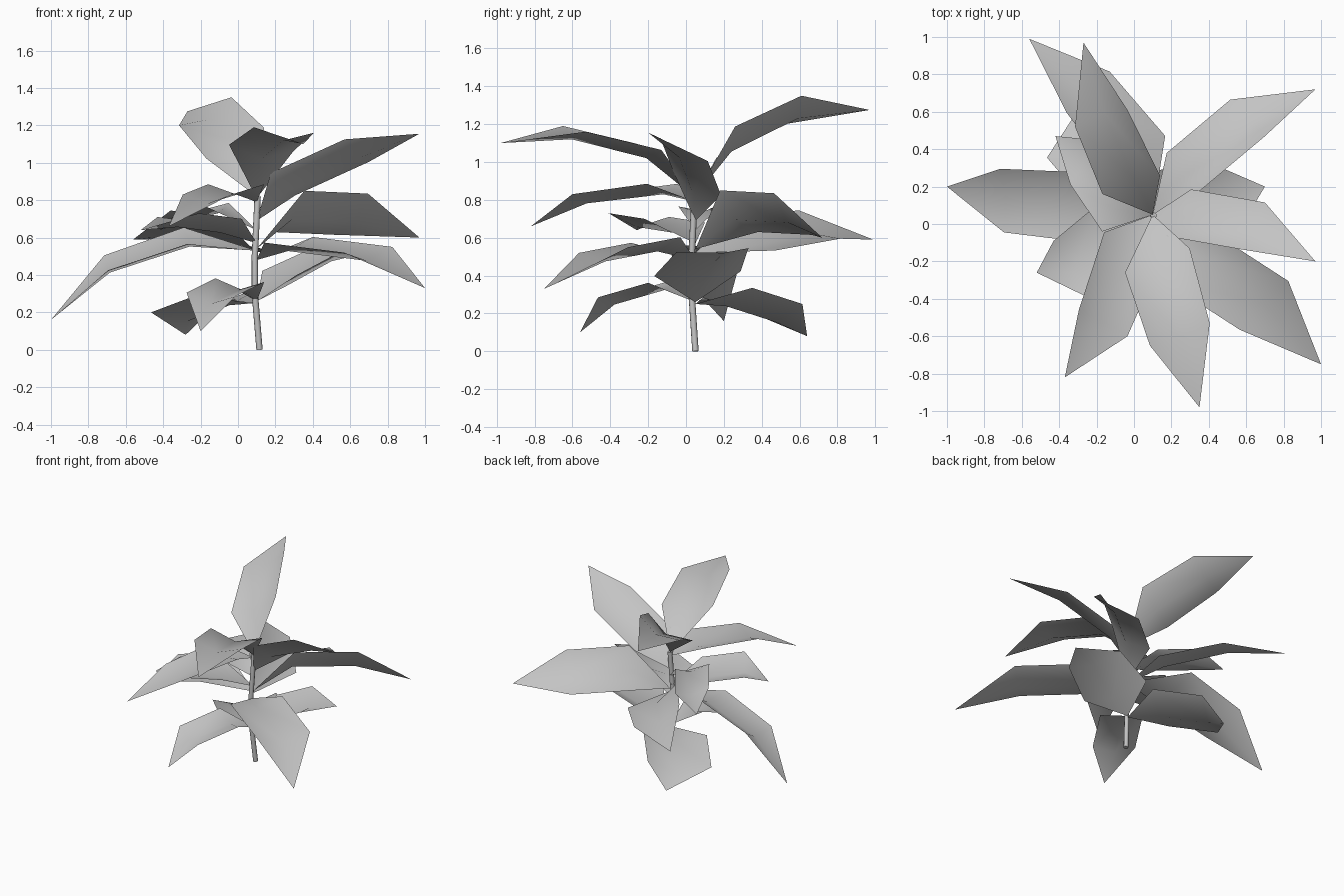
import bpy
from mathutils import Vector

cube = bpy.data.objects.get("Cube")
if cube:
    bpy.data.objects.remove(cube)

grey = bpy.data.materials.new("plain_grey")
grey.use_nodes = True
grey.diffuse_color = (0.55, 0.55, 0.55, 1)
grey.node_tree.nodes["Principled BSDF"].inputs["Base Color"].default_value = grey.diffuse_color

STEM_X, STEM_Y = 0.1, 0.05
FOLD = 0.33  # depth of the midrib crease relative to half the leaf width


def add_object(name, data):
    data.materials.append(grey)
    obj = bpy.data.objects.new(name, data)
    bpy.context.collection.objects.link(obj)
    return obj


def leaf(name, root, shoulder, knee, tip, half, flare=1.0):
    """Blade creased along its midrib. root is the base height, shoulder and knee
    are the centres of its two cross-ribs, half is half a rib, and flare
    widens the rib nearest the stem."""
    base = Vector((STEM_X, STEM_Y, root))
    shoulder, knee, tip, half = map(Vector, (shoulder, knee, tip, half))
    up = (knee - shoulder).cross(half).normalized()
    if up.z < 0:
        up, half = -up, -half
    points = [base]
    for centre, width in ((shoulder, half * flare), (knee, half)):
        points += [centre + width, centre - up * width.length * FOLD, centre - width]
    points.append(tip)
    faces = [(0, 2, 1), (0, 3, 2), (1, 2, 5, 4), (2, 3, 6, 5), (4, 5, 7), (5, 6, 7)]
    mesh = bpy.data.meshes.new(name)
    mesh.from_pydata(points, [], [tuple(reversed(face)) for face in faces])
    if mesh.polygons[2].normal.dot(up) < 0:
        mesh.flip_normals()
    mesh.shade_smooth()
    return add_object(name, mesh)


# Slightly bent stem
curve = bpy.data.curves.new("stem", "CURVE")
curve.dimensions = "3D"
curve.bevel_depth = 0.017
curve.bevel_resolution = 2
curve.use_fill_caps = True
path = [(0.115, 0.05, 0), (0.09, 0.03, 0.3), (0.09, 0.03, 0.5), (0.105, 0.045, 0.82)]
spline = curve.splines.new("POLY")
spline.points.add(len(path) - 1)
for point, position in zip(spline.points, path):
    point.co = (*position, 1)
add_object("stem", curve)

# Top whorl
leaf("top_front_leaf", root=0.81, shoulder=(0.125, -0.195, 1.08),
     knee=(0.245, -0.59, 1.175), tip=(0.35, -0.98, 1.1), half=(0.16, 0.06, -0.015), flare=1.08)
leaf("top_back_leaf", root=0.82, shoulder=(-0.015, 0.21, 1.105),
     knee=(-0.175, 0.565, 1.275), tip=(-0.27, 0.97, 1.275), half=(0.14, 0.045, 0.075), flare=1.1)
leaf("top_left_leaf", root=0.69, shoulder=(0.24, 0.06, 0.885),
     knee=(0.635, -0.01, 1.065), tip=(0.97, -0.2, 1.155), half=(0.065, 0.125, -0.06))

# Upper whorl
leaf("upper_front_leaf", root=0.79, shoulder=(-0.01, -0.125, 0.885),
     knee=(-0.165, -0.53, 0.83), tip=(-0.37, -0.82, 0.66), half=(0.13, -0.07, 0), flare=1.15)
leaf("upper_small_leaf", root=0.64, shoulder=(-0.11, 0.08, 0.775),
     knee=(-0.28, 0.33, 0.73), tip=(-0.42, 0.47, 0.64), half=(0.06, 0.12, 0.01))
leaf("upper_right_leaf", root=0.57, shoulder=(-0.09, -0.06, 0.69),
     knee=(-0.32, -0.25, 0.72), tip=(-0.52, -0.26, 0.64), half=(-0.11, 0.16, -0.01))

# Middle whorl
leaf("middle_back_left_leaf", root=0.54, shoulder=(0.265, 0.28, 0.74),
     knee=(0.605, 0.565, 0.725), tip=(0.97, 0.72, 0.6), half=(0.09, -0.1, 0.11))
leaf("middle_back_leaf", root=0.52, shoulder=(0.04, 0.35, 0.615),
     knee=(-0.245, 0.705, 0.67), tip=(-0.56, 0.99, 0.59), half=(0.115, 0.11, -0.075), flare=1.1)
leaf("middle_front_left_leaf", root=0.48, shoulder=(0.27, -0.16, 0.588),
     knee=(0.695, -0.435, 0.535), tip=(1, -0.75, 0.33), half=(0.13, 0.13, 0.015))
leaf("middle_right_leaf", root=0.53, shoulder=(-0.28, 0.09, 0.61),
     knee=(-0.705, 0.125, 0.465), tip=(-1, 0.2, 0.16), half=(-0.01, 0.17, 0.04), flare=1.1)

# Bottom whorl
leaf("bottom_left_leaf", root=0.26, shoulder=(0.22, 0.06, 0.41),
     knee=(0.475, 0.14, 0.535), tip=(0.7, 0.2, 0.52), half=(-0.075, 0.19, 0.01), flare=1.2)
leaf("bottom_front_leaf", root=0.26, shoulder=(0.01, -0.125, 0.372),
     knee=(-0.145, -0.39, 0.295), tip=(-0.2, -0.56, 0.1), half=(0.13, -0.075, -0.01))
leaf("bottom_back_leaf", root=0.25, shoulder=(-0.06, 0.22, 0.31),
     knee=(-0.285, 0.485, 0.225), tip=(-0.28, 0.64, 0.08), half=(0.18, 0.13, 0.025))
